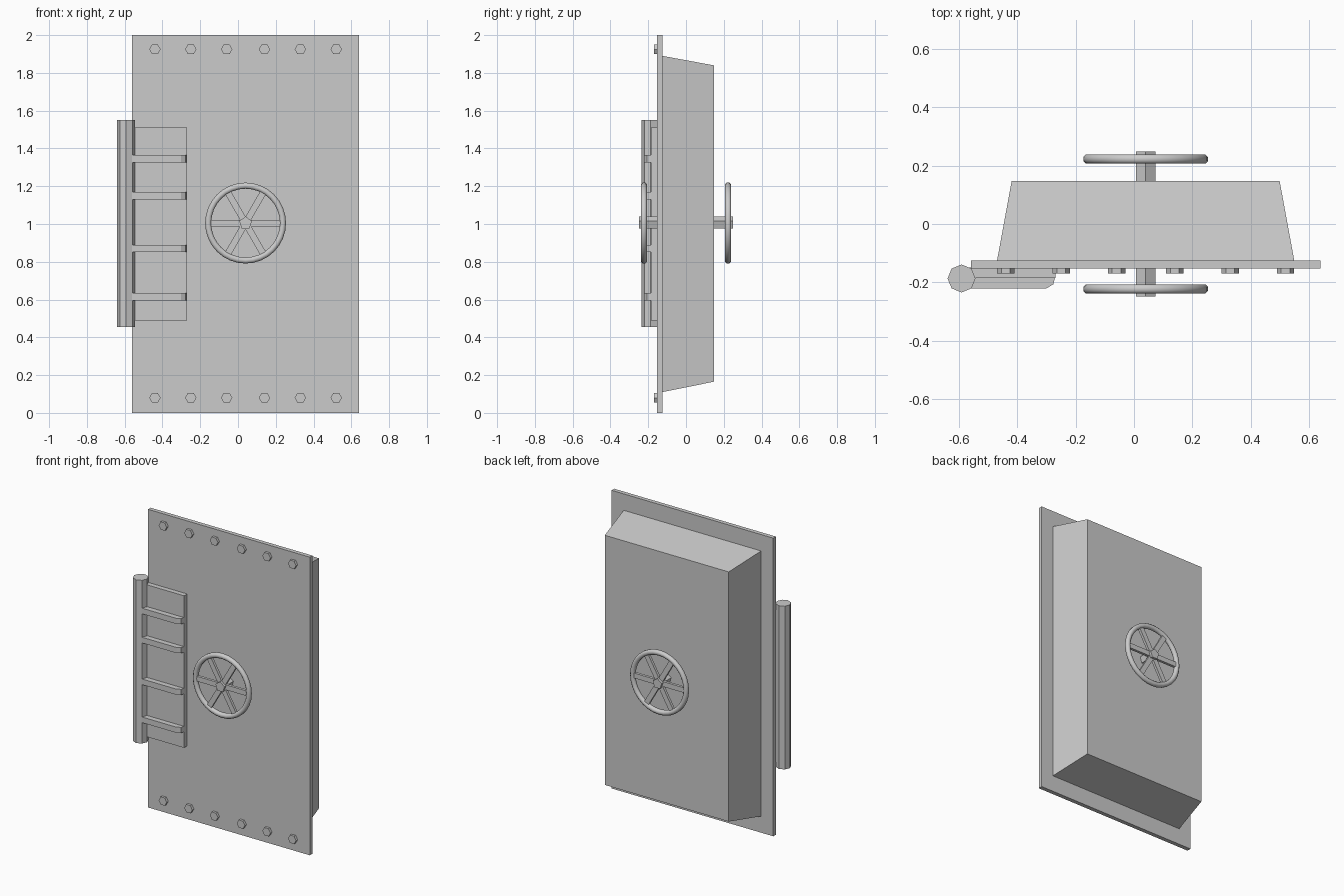
import bpy, bmesh, math
from mathutils import Matrix, Vector

if "Cube" in bpy.data.objects:
    bpy.data.objects.remove(bpy.data.objects["Cube"])

WX, WZ = 0.04, 1.005   # handwheel axis


def make(name, bm, smooth=False):
    bmesh.ops.recalc_face_normals(bm, faces=bm.faces)
    me = bpy.data.meshes.new(name)
    bm.to_mesh(me)
    bm.free()
    for p in me.polygons:
        p.use_smooth = smooth
    ob = bpy.data.objects.new(name, me)
    bpy.context.collection.objects.link(ob)
    return ob


def loft(name, bottom, top):
    """Solid between two matching outlines."""
    bm = bmesh.new()
    a = [bm.verts.new(p) for p in bottom]
    b = [bm.verts.new(p) for p in top]
    bm.faces.new(a)
    bm.faces.new(b)
    for i in range(len(a)):
        j = (i + 1) % len(a)
        bm.faces.new((a[i], a[j], b[j], b[i]))
    return make(name, bm)


def rect(x0, x1, z0, z1, y):
    return [(x0, y, z0), (x1, y, z0), (x1, y, z1), (x0, y, z1)]


def box(name, x0, x1, y0, y1, z0, z1):
    return loft(name, rect(x0, x1, z0, z1, y0), rect(x0, x1, z0, z1, y1))


def prism_y(name, x, z, r, n, y0, y1, start=0.0):
    """Regular n-sided bar along y."""
    def ring(y):
        return [(x + r * math.cos(start + i * math.tau / n), y,
                 z + r * math.sin(start + i * math.tau / n)) for i in range(n)]
    return loft(name, ring(y0), ring(y1))


def prism_z(name, outline, z0, z1):
    return loft(name, [(x, y, z0) for x, y in outline], [(x, y, z1) for x, y in outline])


# Door: front plate and tapered plug behind it
box("front_plate", -0.56, 0.64, -0.153, -0.125, 0, 2)
loft("door_plug", rect(-0.47, 0.55, 0.11, 1.89, -0.125), rect(-0.42, 0.50, 0.165, 1.84, 0.147))

# Hex bolts along top and bottom
for z in (0.08, 1.925):
    for x in (-0.44, -0.25, -0.06, 0.14, 0.33, 0.52):
        prism_y("bolt", x, z, 0.03, 6, -0.17, -0.15)

# Hinge: octagonal pin, leaf and four ribs with rounded ends
pin = [(-0.592 + 0.048 * math.cos(i * math.tau / 8), -0.187 + 0.048 * math.sin(i * math.tau / 8))
       for i in range(8)]
prism_z("hinge_pin", pin, 0.455, 1.55)
box("hinge_leaf", -0.57, -0.27, -0.186, -0.15, 0.49, 1.51)
rib = [(-0.57, -0.18), (-0.57, -0.222), (-0.302, -0.222), (-0.277, -0.207), (-0.27, -0.18)]
for z in (0.615, 0.87, 1.15, 1.345):
    prism_z("hinge_rib", rib, z - 0.019, z + 0.019)


# Handwheels: round rim, six spokes and a five-sided hub
def handwheel(y):
    bm = bmesh.new()
    n, m, R, r = 32, 8, 0.198, 0.0175
    rings = []
    for i in range(n):
        a = i * math.tau / n
        ring = []
        for j in range(m):
            b = (j + 0.5) * math.tau / m
            d = R + r * math.cos(b)
            ring.append(bm.verts.new((WX + d * math.cos(a), y + r * math.sin(b),
                                      WZ + d * math.sin(a))))
        rings.append(ring)
    for i in range(n):
        p, q = rings[i], rings[(i + 1) % n]
        for j in range(m):
            k = (j + 1) % m
            bm.faces.new((p[j], q[j], q[k], p[k]))
    make("wheel_rim", bm, True)
    for i in range(6):
        spoke = box("wheel_spoke", 0.015, 0.19, -0.009, 0.009, -0.017, 0.017)
        spoke.data.transform(Matrix.Translation(Vector((WX, y, WZ)))
                             @ Matrix.Rotation(i * math.tau / 6, 4, 'Y'))


for side in (-1, 1):
    y = side * 0.223
    handwheel(y)
    prism_y("wheel_shaft", WX, WZ, 0.035, 5, side * 0.14, side * 0.248, math.pi / 2)
